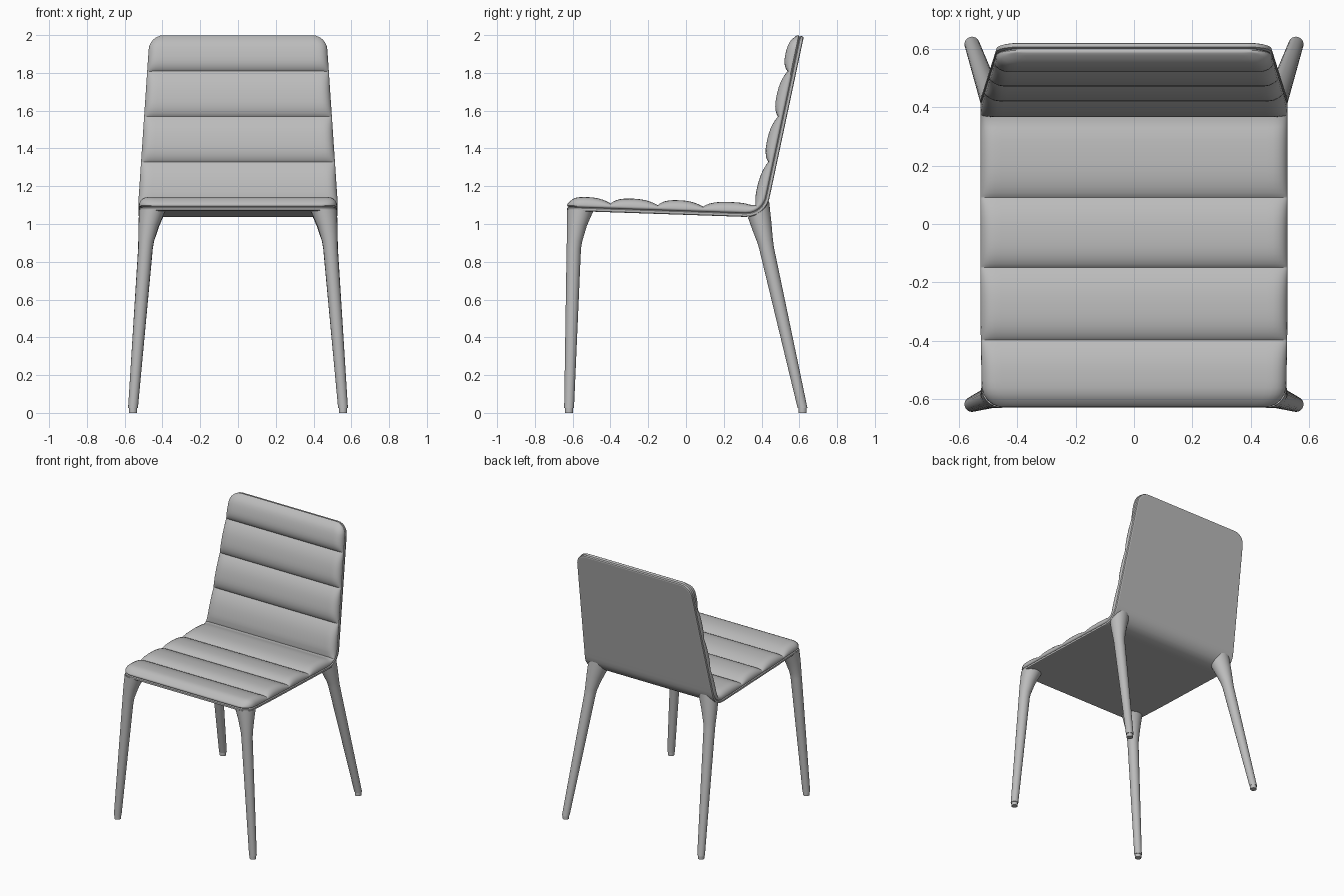
import bpy, bmesh, math
from mathutils import Vector

cube = bpy.data.objects.get("Cube")
if cube:
    bpy.data.objects.remove(cube, do_unlink=True)

grey = bpy.data.materials.new("soft grey")
grey.use_nodes = True
colour = (0.5, 0.5, 0.5, 1)
grey.diffuse_color = colour
grey.node_tree.nodes["Principled BSDF"].inputs["Base Color"].default_value = colour


def finish(bm, name):
    bmesh.ops.recalc_face_normals(bm, faces=bm.faces[:])
    mesh = bpy.data.meshes.new(name)
    bm.to_mesh(mesh)
    bm.free()
    mesh.materials.append(grey)
    obj = bpy.data.objects.new(name, mesh)
    bpy.context.scene.collection.objects.link(obj)
    bpy.ops.object.select_all(action="DESELECT")
    obj.select_set(True)
    bpy.context.view_layer.objects.active = obj
    bpy.ops.object.shade_smooth_by_angle(angle=math.radians(40))


# Side path of the shell: seat line, bend, back line (y, z)
FRONT, CORNER = Vector((-0.63, 1.07)), Vector((0.42, 1.034))
SEAT_DIR = (CORNER - FRONT).normalized()
BACK_DIR = Vector((0.208, 0.978)).normalized()
BEND = 0.125
turn = math.acos(SEAT_DIR.dot(BACK_DIR))
tangent = BEND * math.tan(turn / 2)
SEAT_LEN = (CORNER - FRONT).length - tangent
ARC_LEN = BEND * turn
LENGTH = 1.995
SEAMS = [0, 0.23, 0.48, 0.72, SEAT_LEN + ARC_LEN / 2, 1.307, 1.553, 1.798, LENGTH]


def path(s):
    """Point on the outer surface and the inward normal at length s."""
    start = math.atan2(SEAT_DIR.y, SEAT_DIR.x)
    if s < SEAT_LEN:
        point, angle = FRONT + SEAT_DIR * s, start
    elif s < SEAT_LEN + ARC_LEN:
        angle = start + (s - SEAT_LEN) / BEND
        n0 = Vector((-math.sin(start), math.cos(start)))
        centre = FRONT + SEAT_DIR * SEAT_LEN + n0 * BEND
        point = centre - Vector((-math.sin(angle), math.cos(angle))) * BEND
    else:
        angle = start + turn
        point = CORNER + BACK_DIR * (tangent + s - SEAT_LEN - ARC_LEN)
    return point, Vector((-math.sin(angle), math.cos(angle)))


def half_width(s):
    """Half width, tapered up the back, with round end corners."""
    if s < 1.1:
        w = 0.522 + 0.005 * min(s / 0.3, 1)
    else:
        w = 0.527 - 0.059 * (s - 1.1) / (LENGTH - 1.1)
    r = 0.075
    d = min(s, LENGTH - s, r)
    return w - r + math.sqrt(max(r * r - (r - d) ** 2, 0))


STEPS, COLS = 14, 36
rows = [0]
for a, b in zip(SEAMS, SEAMS[1:]):
    rows += [a + (b - a) * (1 - math.cos(math.pi * k / STEPS)) / 2 for k in range(1, STEPS + 1)]
cols = [math.sin(math.pi / 2 * (2 * k / COLS - 1)) for k in range(COLS + 1)]
R, C = len(rows), len(cols)
border = ([(0, j) for j in range(C)] + [(i, C - 1) for i in range(1, R)]
          + [(R - 1, j) for j in range(C - 2, -1, -1)] + [(i, 0) for i in range(R - 2, 0, -1)])


def puff(s, u):
    """Height of the quilted padding above the outer surface."""
    seam = max(k for k in range(len(SEAMS) - 1) if SEAMS[k] <= s)
    t = min((s - SEAMS[seam]) / (SEAMS[seam + 1] - SEAMS[seam]), 1)
    height = 0.046 + 0.03 * (1 - abs(2 * t ** 0.85 - 1) ** 2.6)

    def roll(d, r=0.05):
        d = max(min(d, r), 0)
        return math.sqrt(r * r - (r - d) ** 2) / r
    edge = roll((1 - abs(u)) * half_width(s)) * roll(min(s, LENGTH - s))
    return 0.034 + (height - 0.034) * edge


def layered_sheet(name, layers):
    """Closed bent panel: full first and last layers, rims in between."""
    bm = bmesh.new()

    def vert(i, j, inset, height):
        s, u = rows[i], cols[j]
        h = height(s, u) if callable(height) else height
        point, normal = path(inset + s * (LENGTH - 2 * inset) / LENGTH)
        p = point + normal * h
        return bm.verts.new((u * (half_width(s) - inset), p.x, p.y))

    rims = []
    for n, (inset, height) in enumerate(layers):
        if 0 < n < len(layers) - 1:
            rims.append([vert(i, j, inset, height) for i, j in border])
            continue
        grid = [[vert(i, j, inset, height) for j in range(C)] for i in range(R)]
        for i in range(R - 1):
            for j in range(C - 1):
                bm.faces.new((grid[i][j], grid[i][j + 1], grid[i + 1][j + 1], grid[i + 1][j]))
        rims.append([grid[i][j] for i, j in border])
    for a, b in zip(rims, rims[1:]):
        for k in range(len(border)):
            m = (k + 1) % len(border)
            bm.faces.new((a[k], a[m], b[m], b[k]))
    finish(bm, name)


# Thin outer shell and quilted padding with a groove between them
layered_sheet("shell", [(0.008, 0), (0.002, 0.003), (0, 0.009), (0.001, 0.016), (0.006, 0.02)])
layered_sheet("quilted_padding", [(0.012, 0.019), (0.004, 0.023), (0, 0.028), (0, puff)])


def loft(name, rings, side, sides=28):
    """Tube through rings of (x, y, z, radius, forward tilt in degrees)."""
    bm = bmesh.new()
    loops = []
    for x, y, z, r, tilt in rings:
        t = math.radians(tilt)
        loop = []
        for k in range(sides):
            a = 2 * math.pi * k / sides
            dx, dy = r * math.cos(a), r * math.sin(a)
            loop.append(bm.verts.new((side * (x + dx), y + dy * math.cos(t), z + dy * math.sin(t))))
        loops.append(loop)
    for a, b in zip(loops, loops[1:]):
        for k in range(sides):
            m = (k + 1) % sides
            bm.faces.new((a[k], a[m], b[m], b[k]))
    bm.faces.new(loops[0])
    bm.faces.new(loops[-1])
    finish(bm, name)


# Splayed legs that flare into the shell, each on a small glide
front_rings = [(0.556, -0.619, 0.025, 0.026, 0), (0.49, -0.594, 0.87, 0.038, 0),
               (0.486, -0.59, 0.91, 0.041, 0), (0.473, -0.578, 0.99, 0.053, 0),
               (0.453, -0.56, 1.075, 0.071, -2)]
rear_rings = [(0.556, 0.617, 0.025, 0.026, 0), (0.49, 0.427, 0.87, 0.039, 8),
              (0.486, 0.419, 0.91, 0.042, 14), (0.472, 0.402, 0.99, 0.055, 26),
              (0.453, 0.384, 1.078, 0.071, 38)]
for side, label in ((1, "left"), (-1, "right")):
    for place, rings in (("front", front_rings), ("rear", rear_rings)):
        loft(f"{place}_leg_{label}", rings, side)
        x, y = rings[0][:2]
        loft(f"{place}_glide_{label}", [(x, y, 0, 0.022, 0), (x, y, 0.028, 0.022, 0)], side)
